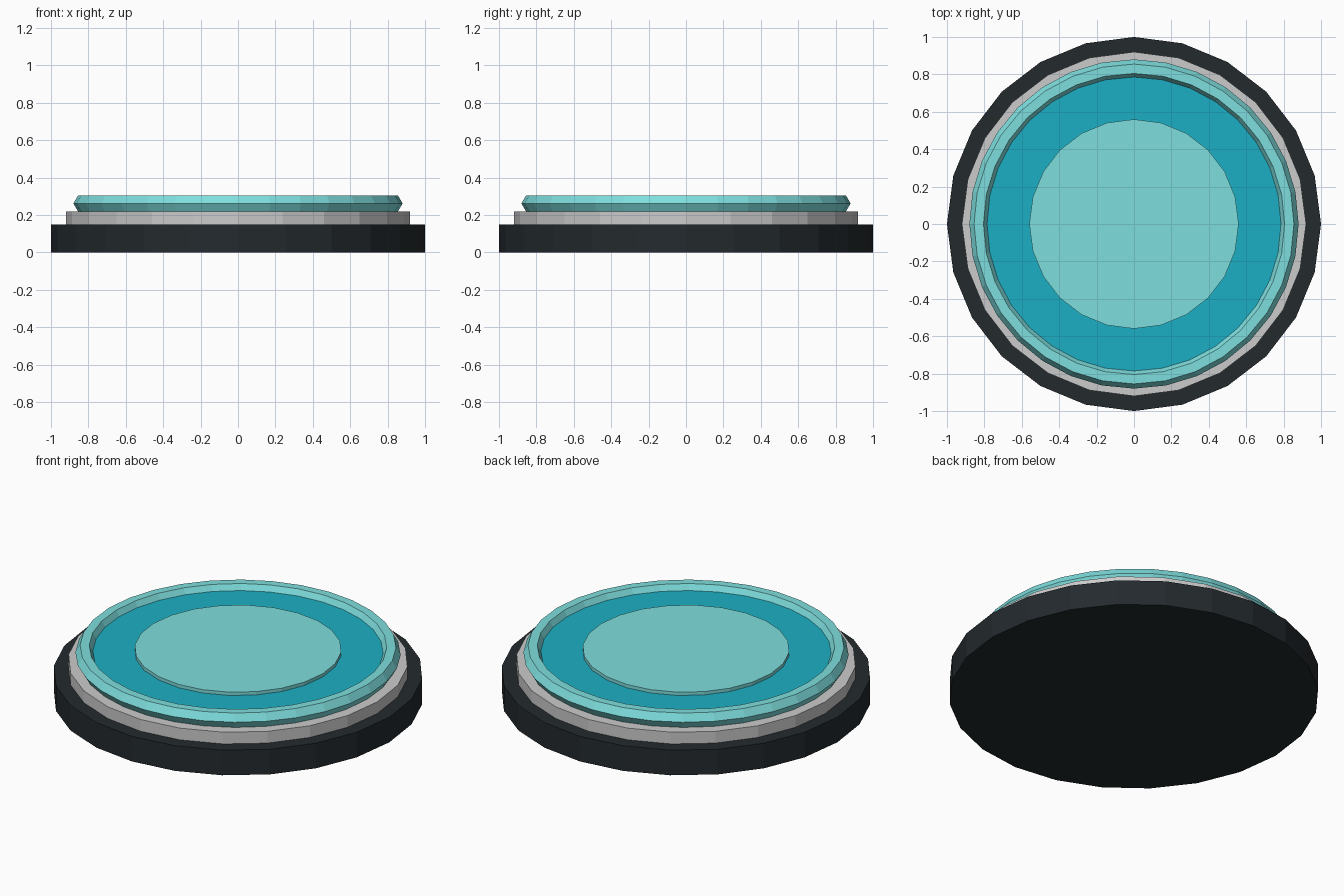
import bpy
import math

if "Cube" in bpy.data.objects:
    bpy.data.objects.remove(bpy.data.objects["Cube"])


def paint(name, rgb):
    m = bpy.data.materials.new(name)
    m.diffuse_color = (*rgb, 1)
    m.use_nodes = True
    m.node_tree.nodes["Principled BSDF"].inputs["Base Color"].default_value = m.diffuse_color
    return m


dark = paint("dark_rubber", (0.017, 0.023, 0.027))
light_teal = paint("light_teal", (0.21, 0.73, 0.73))
deep_teal = paint("deep_teal", (0.012, 0.43, 0.55))


def disc(name, radius, z0, z1, sides, mat=None):
    bpy.ops.mesh.primitive_cylinder_add(
        vertices=sides, radius=radius, depth=z1 - z0, location=(0, 0, (z0 + z1) / 2))
    ob = bpy.context.object
    ob.name = name
    if mat:
        ob.data.materials.append(mat)
    return ob


# Stepped base
disc("base", 1.0, 0.0, 0.15, 24, dark)
disc("collar", 0.92, 0.15, 0.22, 24)

# Hexagonal-section rim ring
bpy.ops.mesh.primitive_torus_add(
    major_segments=32, minor_segments=6, major_radius=0.83, minor_radius=0.05,
    location=(0, 0, 0.262))
ring = bpy.context.object
ring.name = "rim_ring"
ring.data.materials.append(light_teal)

# Recessed plate with raised centre pad
disc("plate", 0.80, 0.22, 0.272, 32, deep_teal)
disc("centre_pad", 0.56, 0.272, 0.292, 24, light_teal)
